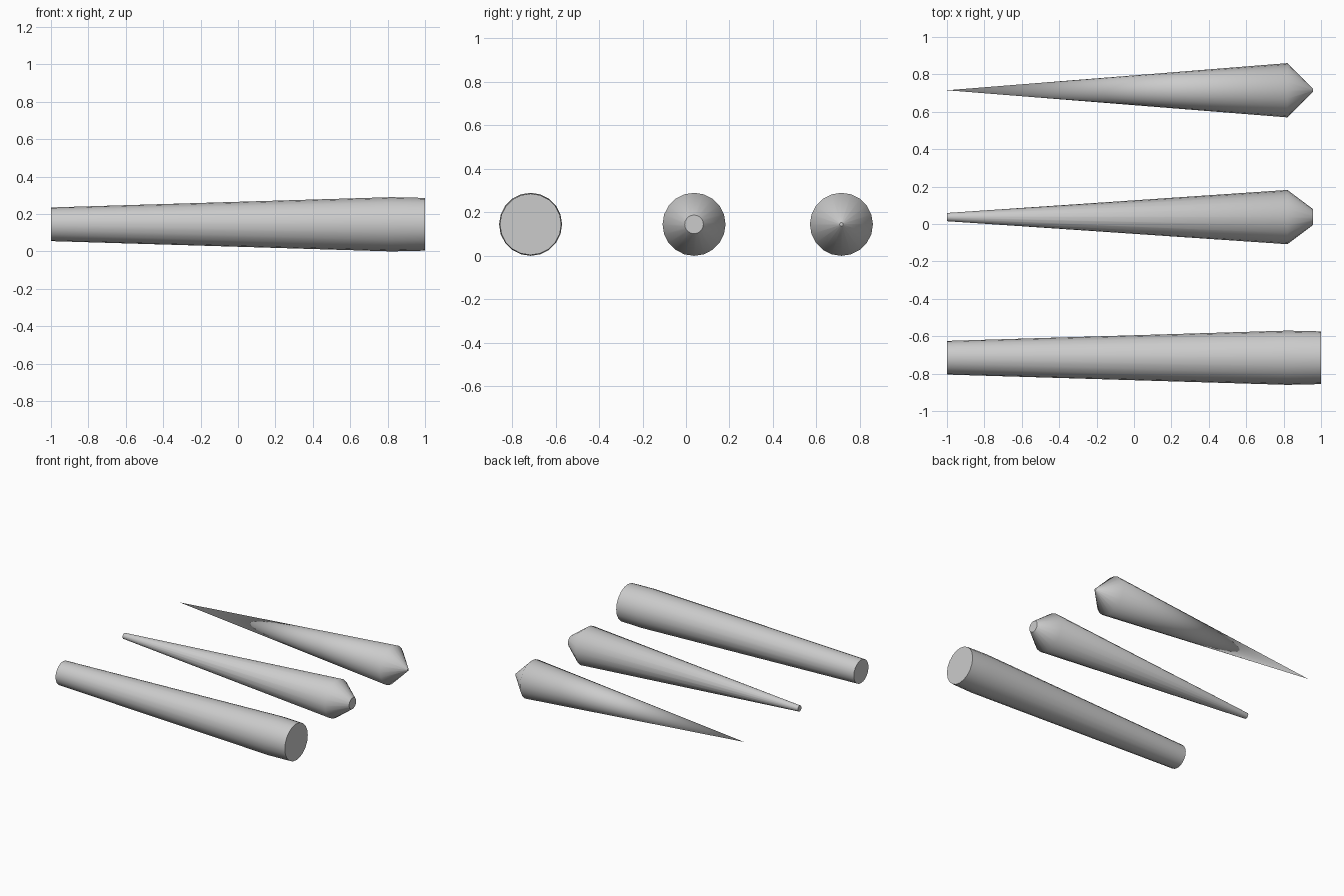
import bpy, bmesh, math

if "Cube" in bpy.data.objects:
    bpy.data.objects.remove(bpy.data.objects["Cube"])

SIDES = 20
R = 0.145  # widest radius, also axis height


def spike(name, y, profile):
    """Lathe an (x, radius) profile around an axis parallel to x."""
    bm = bmesh.new()
    rings = []
    for x, r in profile:
        if r == 0:
            rings.append([bm.verts.new((x, 0, 0))] * SIDES)
        else:
            rings.append([bm.verts.new((x,
                                        r * math.cos(2 * math.pi * i / SIDES),
                                        r * math.sin(2 * math.pi * i / SIDES)))
                          for i in range(SIDES)])
    # Smooth sides
    for a, b in zip(rings, rings[1:]):
        for i in range(SIDES):
            j = (i + 1) % SIDES
            quad = list(dict.fromkeys((a[i], a[j], b[j], b[i])))
            bm.faces.new(quad).smooth = True
    # Flat end caps with crisp rims
    for ring in (rings[0], rings[-1]):
        if ring[0] is not ring[1]:
            cap = bm.faces.new(ring)
            for e in cap.edges:
                e.smooth = False
    bmesh.ops.recalc_face_normals(bm, faces=bm.faces)
    mesh = bpy.data.meshes.new(name)
    bm.to_mesh(mesh)
    bm.free()
    obj = bpy.data.objects.new(name, mesh)
    obj.location = (0, y, R)
    bpy.context.collection.objects.link(obj)
    return obj


# Thick blunt shaft
spike("blunt_shaft", -0.715, [(-1, 0.09), (0.82, R), (1, 0.141)])
# Narrow shaft with truncated head
spike("truncated_spike", 0.037, [(-1, 0.022), (0.82, R), (0.956, 0.043)])
# Needle shaft with pointed head
spike("pointed_spike", 0.715, [(-1, 0), (0.82, R), (0.956, 0.008)])
